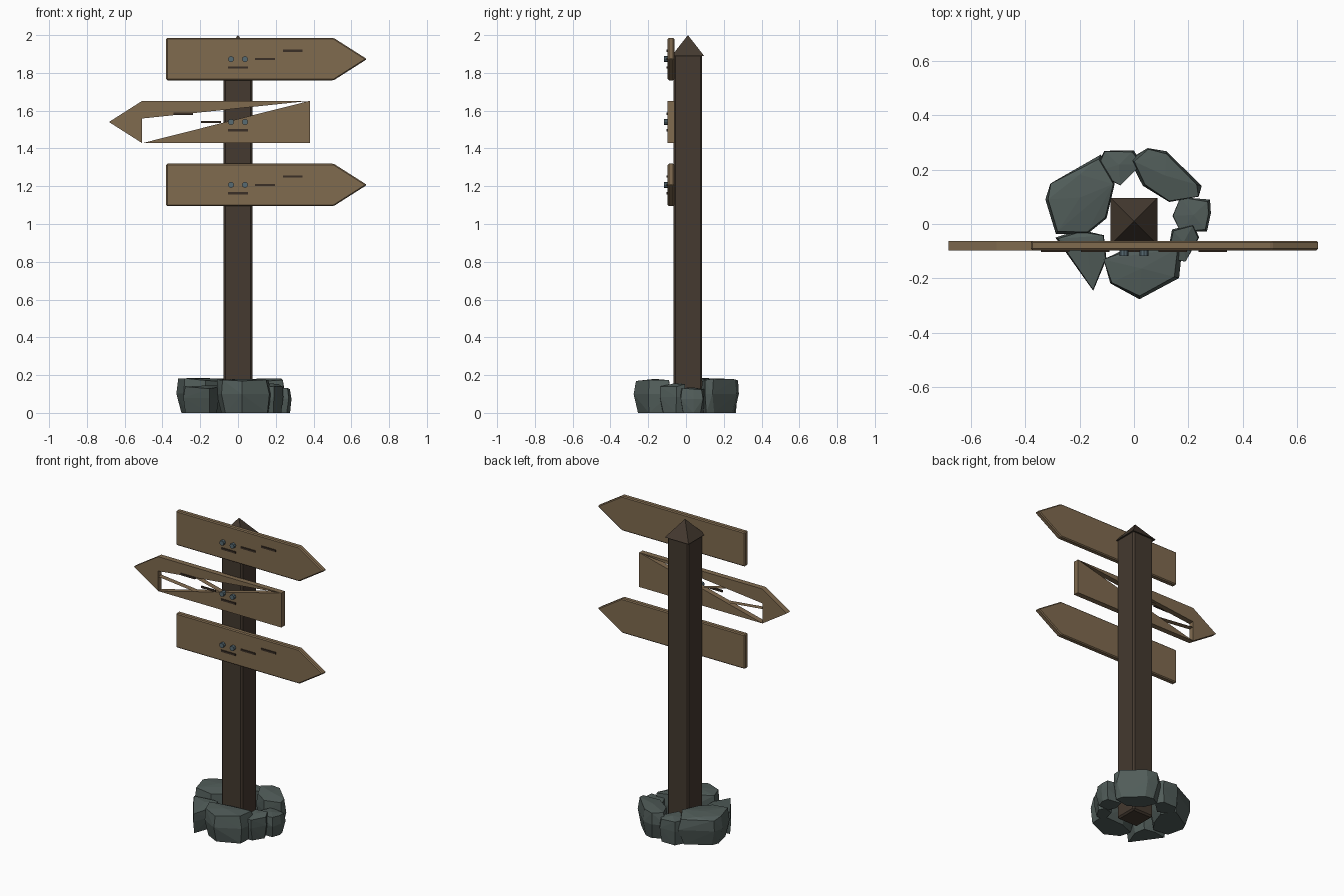
import bpy, bmesh, random
from mathutils import Vector

if "Cube" in bpy.data.objects:
    bpy.data.objects.remove(bpy.data.objects["Cube"])

random.seed(4)


def material(name, rgb):
    m = bpy.data.materials.new(name)
    m.diffuse_color = (*[(c / 255) ** 2.2 for c in rgb], 1)
    m.use_nodes = True
    m.node_tree.nodes["Principled BSDF"].inputs["Base Color"].default_value = m.diffuse_color
    return m


POST = material("dark wood", (70, 60, 51))
BOARD = material("board wood", (127, 106, 80))
ROCK = material("grey stone", (82, 93, 90))
BOLT = material("bolt steel", (88, 106, 114))
MARK = material("mark brown", (60, 50, 42))


def finish(name, bm, mat, bevel=0.0):
    bmesh.ops.recalc_face_normals(bm, faces=bm.faces)
    me = bpy.data.meshes.new(name)
    bm.to_mesh(me)
    bm.free()
    me.materials.append(mat)
    ob = bpy.data.objects.new(name, me)
    bpy.context.collection.objects.link(ob)
    if bevel:
        mod = ob.modifiers.new("bevel", 'BEVEL')
        mod.width = bevel
        mod.segments = 1
    return ob


def box(name, x, y, z, mat, bevel=0.0):
    bm = bmesh.new()
    bmesh.ops.create_cube(bm, size=1)
    for v in bm.verts:
        v.co = [a[0] + (c + 0.5) * (a[1] - a[0]) for a, c in zip((x, y, z), v.co)]
    return finish(name, bm, mat, bevel)


# Post and pyramid cap
CY = 0.01
box("post", (-0.076, 0.076), (CY - 0.076, CY + 0.076), (0, 1.9), POST, 0.01)
bm = bmesh.new()
base = [bm.verts.new((sx * 0.086, CY + sy * 0.086, 1.89))
        for sx, sy in ((-1, -1), (1, -1), (1, 1), (-1, 1))]
apex = bm.verts.new((0, CY, 2.0))
bm.faces.new(base)
for i in range(4):
    bm.faces.new((base[i], base[(i + 1) % 4], apex))
finish("post_cap", bm, POST)

# Arrow boards: outline corners in order C, D, tip, A, B
Y0, Y1 = -0.097, -0.062
H = 0.112


def arrow(name, zc, s):
    outline = [(-0.38, -H), (0.507, -H), (0.683, 0), (0.507, H), (-0.38, H)]
    bm = bmesh.new()
    front, back = [[bm.verts.new((s * x, y, zc + z)) for x, z in outline]
                   for y in (Y0, Y1)]

    def wall(i, j):
        bm.faces.new((front[i], front[j], back[j], back[i]))

    for i in range(5):
        wall(i, (i + 1) % 5)
    if s > 0:
        bm.faces.new(front)
        bm.faces.new(back)
    else:
        # broken board: split faces with an open wedge and crossing inner slats
        for side in (front, back):
            for t in ((1, 2, 3), (2, 3, 4), (4, 0, 1)):
                bm.faces.new([side[i] for i in t])
        for i in range(5):
            wall(i, (i + 2) % 5)
    finish(name, bm, BOARD, 0.006 if s > 0 else 0)

    # bolts and carved-looking marks
    for k, x in enumerate((-0.037, 0.037)):
        bpy.ops.mesh.primitive_cylinder_add(vertices=8, radius=0.016, depth=0.03,
                                            location=(x, Y0 - 0.005, zc),
                                            rotation=(1.5708, 0, 0))
        ob = bpy.context.object
        ob.name = f"{name}_bolt_{k + 1}"
        ob.data.materials.append(BOLT)
    for k, (x, dz) in enumerate(((0, -0.044), (0.143, 0), (0.29, 0.044))):
        box(f"{name}_mark_{k + 1}", (s * x - 0.052, s * x + 0.052),
            (Y0 - 0.006, Y0 + 0.003), (zc + dz - 0.006, zc + dz + 0.006), MARK)


arrow("top_board", 1.873, 1)
arrow("middle_board", 1.54, -1)
arrow("bottom_board", 1.207, 1)

# Ring of chunky base rocks: plan outline and height of each
ROCKS = [
    ("left_rock", 0.185, [(-.33, .09), (-.31, .15), (-.2, .19), (-.12, .26), (-.07, .15),
                          (-.1, .02), (-.17, -.04), (-.29, -.04)]),
    ("front_left_rock", 0.145, [(-.29, -.05), (-.15, -.248), (-.1, -.13), (-.11, -.04), (-.2, -.02)]),
    ("front_rock", 0.18, [(-.115, -.13), (-.09, -.22), (.02, -.278), (.17, -.2), (.18, -.08), (0, -.075)]),
    ("front_right_rock", 0.155, [(.12, -.13), (.19, -.14), (.24, -.05), (.22, .0), (.14, -.02)]),
    ("right_rock", 0.135, [(.14, .03), (.17, -.03), (.27, -.03), (.285, .04), (.28, .09), (.17, .1)]),
    ("back_right_rock", 0.182, [(-.02, .24), (.05, .28), (.12, .27), (.25, .14), (.24, .1),
                                (.13, .08), (.03, .14)]),
    ("back_left_rock", 0.165, [(-.15, .19), (-.11, .27), (0, .272), (.03, .22), (-.05, .14)]),
]
for name, top, outline in ROCKS:
    bm = bmesh.new()
    mid = sum((Vector(p) for p in outline), Vector((0, 0))) / len(outline)
    for p in outline:
        for z, lo, hi in ((0, .72, .92), (top * .55, .97, 1), (top, .84, .98)):
            q = mid.lerp(Vector(p), random.uniform(lo, hi))
            drop = random.uniform(0, 0.02) if z == top else 0
            bm.verts.new((q.x, q.y, z - drop))
    bm.verts.new((mid.x, mid.y, top))
    res = bmesh.ops.convex_hull(bm, input=bm.verts)
    loose = [v for v in bm.verts if not v.link_faces]
    bmesh.ops.delete(bm, geom=loose, context='VERTS')
    finish(name, bm, ROCK)
